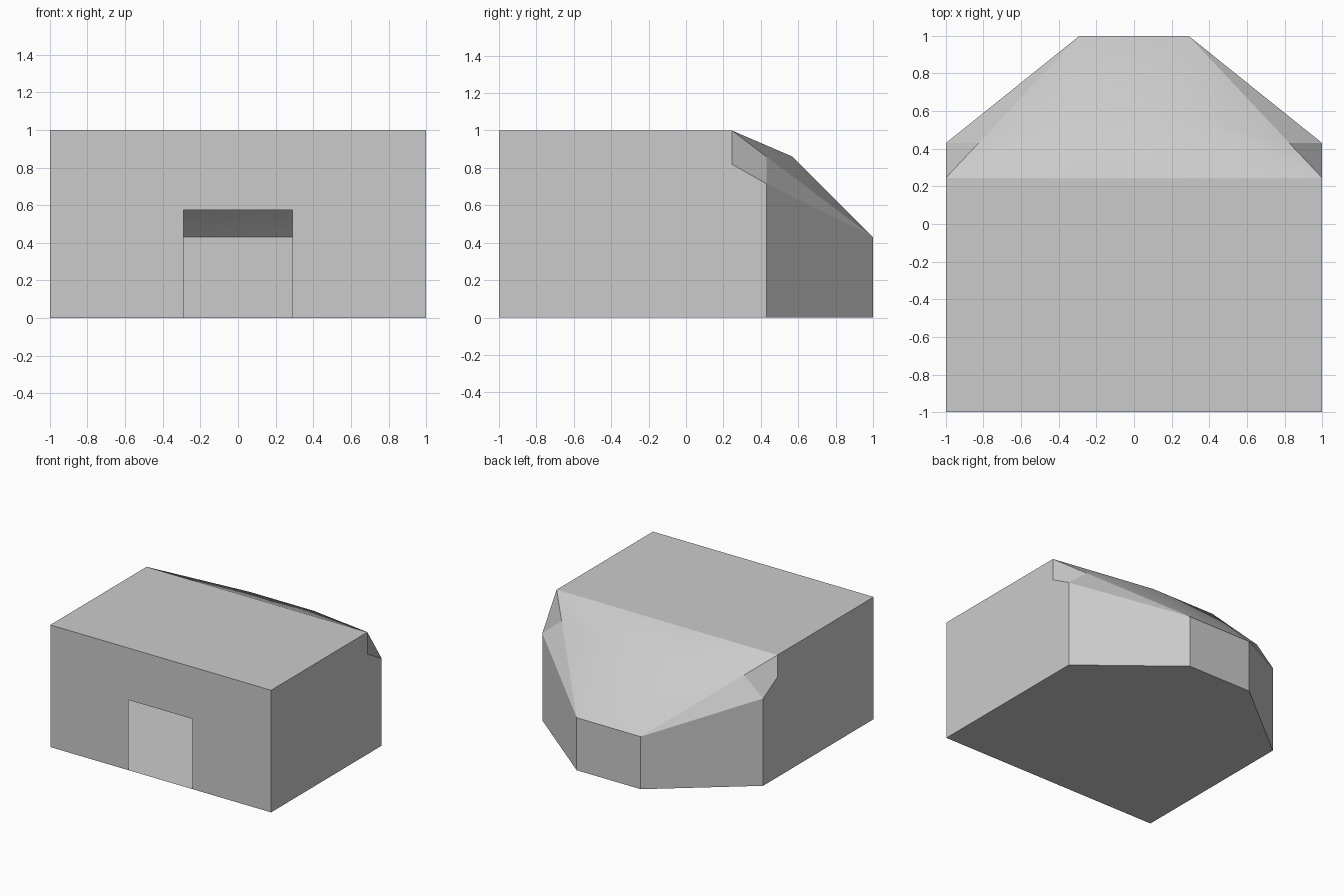
import bpy
from mathutils import Vector
from mathutils.geometry import normal

if "Cube" in bpy.data.objects:
    bpy.data.objects.remove(bpy.data.objects["Cube"])

CENTRE = Vector((0, 0, 0.4))
D = 0.29          # half width of doorway and rear wall
DOOR = 0.575      # doorway height


def mirror(pts):
    return [(-x, y, z) for x, y, z in pts]


def both(pts):
    return [pts, mirror(pts)]


def shell(name, polys, smooth=False):
    """Thin panel object; every face is wound to look outwards."""
    verts, index, faces = [], {}, []
    for poly in polys:
        vecs = [Vector(p) for p in poly]
        mid = sum(vecs, Vector()) / len(vecs)
        if normal(vecs).dot(mid - CENTRE) < 0:
            poly = [poly[0]] + list(reversed(poly[1:]))
        face = []
        for p in poly:
            if p not in index:
                index[p] = len(verts)
                verts.append(p)
            face.append(index[p])
        faces.append(face)
    mesh = bpy.data.meshes.new(name)
    mesh.from_pydata(verts, [], faces)
    for f in mesh.polygons:
        f.use_smooth = smooth
    mesh.update()
    ob = bpy.data.objects.new(name, mesh)
    bpy.context.collection.objects.link(ob)
    return ob


# Key points on the right half
eave = (1, 0.245, 1)            # rear corner of the flat roof
notch = (1, 0.245, 0.82)        # foot of the clipped corner
corner = (1, 0.43, 0.715)       # top of the side wall's rear edge
rear = (D, 1, 0.43)             # top corner of the rear wall
hip = (0.826, 0.43, 0.86)       # point along the hip line
top = (D, 0.245, 1)             # roof edge above the rear wall
bend = (D, 0.57, 0.86)          # where the slope steepens
m = lambda p: (-p[0], p[1], p[2])

# Floor
half = [(1, -1, 0), (1, 0.43, 0), (D, 1, 0)]
shell("floor", [half + mirror(half)[::-1]])

# Front wall with open doorway
half = [(D, -1, DOOR), (D, -1, 0), (1, -1, 0), (1, -1, 1)]
shell("front_wall", [half + mirror(half)[::-1]])

# Side walls
shell("side_walls", both([(1, -1, 0), (1, 0.43, 0), corner, notch, eave, (1, -1, 1)]))

# Rear wall and its two angled neighbours
shell("rear_wall", [[(D, 1, 0), rear, m(rear), (-D, 1, 0)]])
shell("angled_walls", both([(1, 0.43, 0), corner, rear, (D, 1, 0)]))

# Flat roof
shell("flat_roof", [[(1, -1, 1), eave, top, m(top), m(eave), (-1, -1, 1)]])

# Rear roof slope: central strip and side triangles, softly shaded
slope = [[top, bend, m(bend), m(top)], [bend, rear, m(rear), m(bend)]]
slope += both([eave, top, bend]) + both([eave, bend, hip]) + both([hip, bend, rear])
shell("roof_slope", slope, smooth=True)

# Clipped corners and narrow facets below the hips
shell("corner_facets", both([eave, notch, corner, hip]) + both([hip, corner, rear]))
